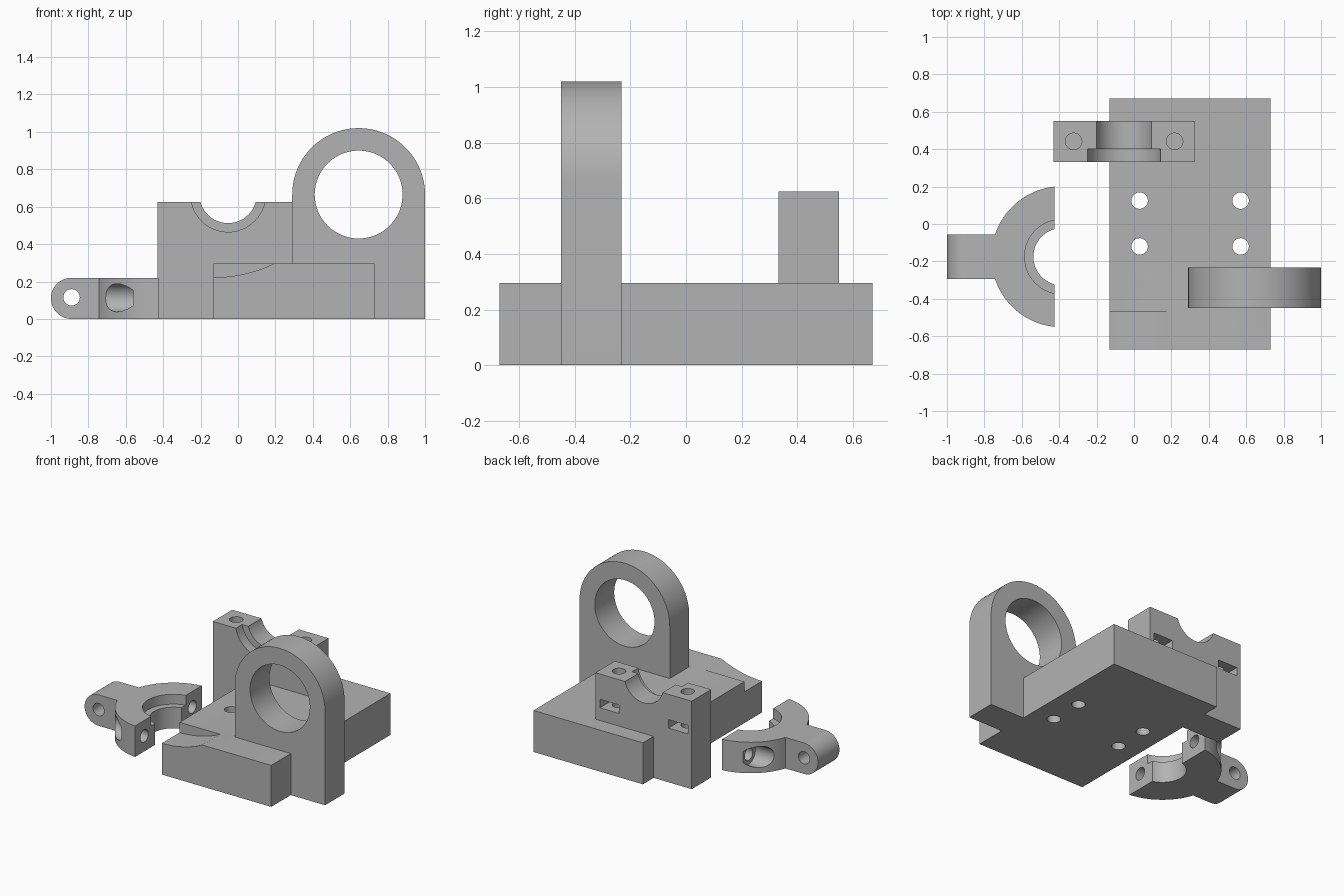
import bpy, bmesh, math

old = bpy.data.objects.get("Cube")
if old:
    bpy.data.objects.remove(old, do_unlink=True)

grey = bpy.data.materials.new("plain grey")
grey.use_nodes = True
grey.diffuse_color = (0.45, 0.45, 0.45, 1)
grey.node_tree.nodes["Principled BSDF"].inputs["Base Color"].default_value = grey.diffuse_color

PLACE = {"x": lambda u, v, w: (w, u, v),
         "y": lambda u, v, w: (u, w, v),
         "z": lambda u, v, w: (u, v, w)}


def prism(name, profile, axis, lo, hi):
    """Extrude a closed 2D profile along an axis."""
    bm = bmesh.new()
    place = PLACE[axis]
    a = [bm.verts.new(place(u, v, lo)) for u, v in profile]
    b = [bm.verts.new(place(u, v, hi)) for u, v in profile]
    bm.faces.new(a)
    bm.faces.new(b)
    n = len(a)
    for i in range(n):
        j = (i + 1) % n
        bm.faces.new((a[i], a[j], b[j], b[i]))
    bmesh.ops.recalc_face_normals(bm, faces=bm.faces[:])
    mesh = bpy.data.meshes.new(name)
    bm.to_mesh(mesh)
    bm.free()
    mesh.materials.append(grey)
    obj = bpy.data.objects.new(name, mesh)
    bpy.context.collection.objects.link(obj)
    return obj


def arc(cu, cv, r, start, end, steps=48):
    angles = [math.radians(start + (end - start) * i / steps) for i in range(steps + 1)]
    return [(cu + r * math.cos(t), cv + r * math.sin(t)) for t in angles]


def cyl(axis, cu, cv, r, lo, hi, steps=64):
    return prism("cutter", arc(cu, cv, r, 0, 360, steps)[:-1], axis, lo, hi)


def box(name, x0, x1, y0, y1, z0, z1):
    return prism(name, [(x0, y0), (x1, y0), (x1, y1), (x0, y1)], "z", z0, z1)


def combine(obj, others, operation="DIFFERENCE"):
    for other in others:
        mod = obj.modifiers.new("bool", "BOOLEAN")
        mod.operation = operation
        mod.solver = "EXACT"
        mod.object = other
        bpy.context.view_layer.objects.active = obj
        bpy.ops.object.modifier_apply(modifier=mod.name)
        bpy.data.objects.remove(other, do_unlink=True)


# Base plate with four bolt holes and a shallow curved relief at one corner
base = box("base_plate", -0.13, 0.73, -0.67, 0.67, 0, 0.295)
combine(base, [cyl("z", x, y, 0.044, -0.1, 0.5) for x in (0.03, 0.57) for y in (-0.12, 0.125)])
combine(base, [cyl("y", -0.13, 0.962, 0.74, -0.8, -0.47, 160)])

# Arched bearing plate
AXLE_Z = 0.665
arch = prism("arched_bearing_plate",
             [(0.29, 0), (1.0, 0)] + arc(0.645, AXLE_Z, 0.355, 0, 180), "y", -0.45, -0.232)
combine(arch, [cyl("y", 0.645, AXLE_Z, 0.235, -0.6, 0)])

# Rear bearing block: stepped half bore, vertical bolt holes and nut slots
BLOCK_X = -0.053
block = box("rear_bearing_block", -0.43, 0.327, 0.332, 0.55, 0, 0.625)
combine(block, [cyl("y", BLOCK_X, AXLE_Z, 0.153, 0.2, 0.7),
                cyl("y", BLOCK_X, AXLE_Z, 0.2, 0.2, 0.402)])
for side in (-1, 1):
    x = BLOCK_X + side * 0.27
    combine(block, [cyl("z", x, 0.442, 0.044, 0.3, 0.8),
                    box("cutter", x - 0.076, x + 0.076, 0.366, 0.7, 0.385, 0.445)])

# Loose clamp half: half ring with a rounded lug
RING_X, RING_Y, MID_Z = -0.385, -0.175, 0.11
start = math.degrees(math.acos(-0.04 / 0.377))
clamp = prism("clamp_half", arc(RING_X, RING_Y, 0.377, start, 360 - start, 72), "z", 0, 0.22)
lug = prism("lug", arc(-0.89, MID_Z, MID_Z, 90, 270) + [(-0.66, 0), (-0.66, 0.22)],
            "y", RING_Y - 0.12, RING_Y + 0.12)
combine(clamp, [lug], "UNION")
combine(clamp, [cyl("z", RING_X, RING_Y, 0.153, -0.1, 0.4),
                cyl("z", RING_X, RING_Y, 0.2, 0.15, 0.4),
                cyl("y", -0.89, MID_Z + 0.005, 0.044, -0.5, 0.2)])
for side in (-1, 1):
    y = RING_Y + side * 0.27
    combine(clamp, [cyl("x", y, MID_Z, 0.044, -0.7, -0.3),
                    cyl("x", y, MID_Z + 0.003, 0.075, -0.9, -0.56)])

# Smooth shading on curved walls, crisp edges elsewhere
for obj in (base, arch, block, clamp):
    bpy.ops.object.select_all(action="DESELECT")
    obj.select_set(True)
    bpy.context.view_layer.objects.active = obj
    bpy.ops.object.shade_smooth_by_angle(angle=math.radians(30))
